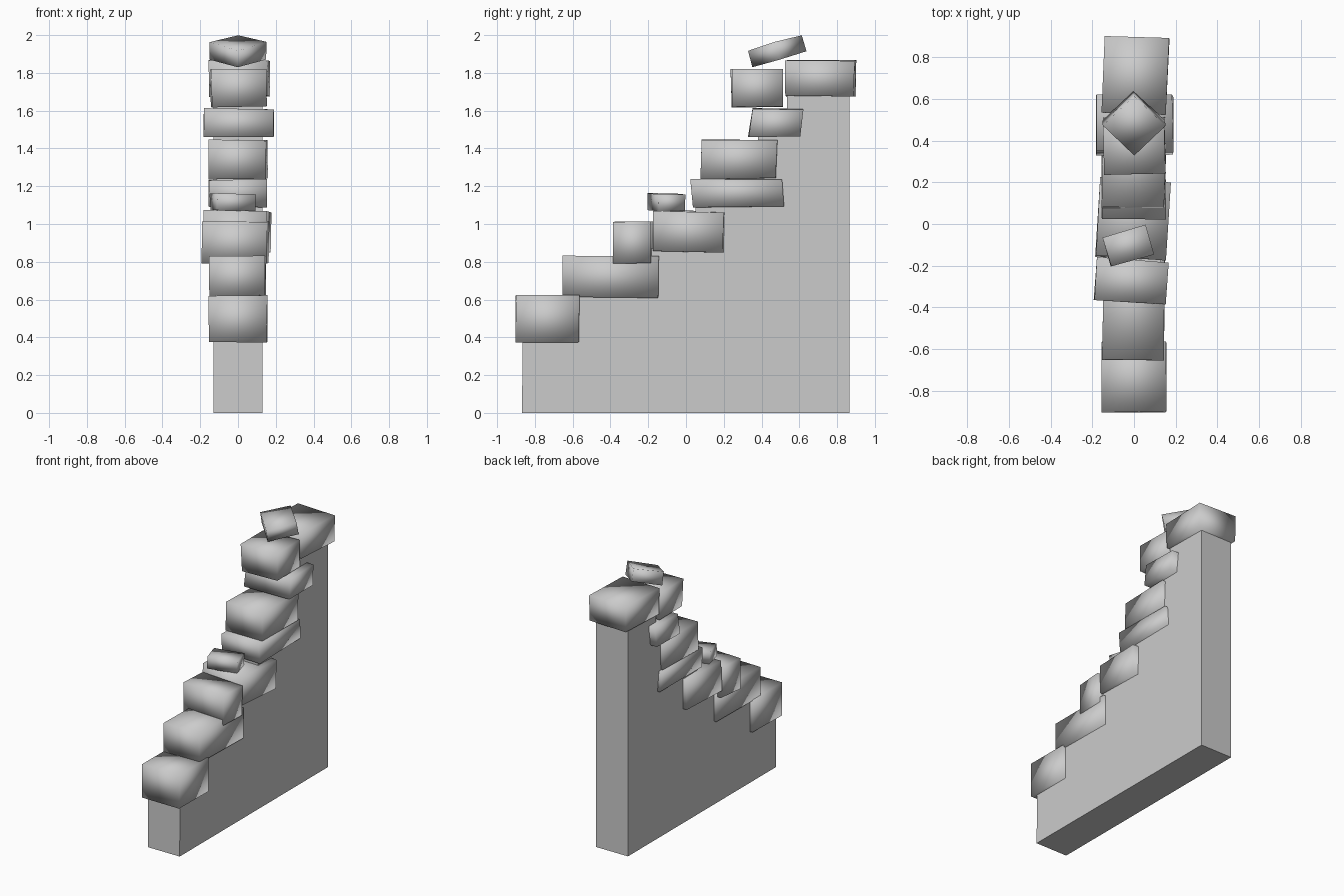
import bpy, bmesh, random
from math import radians
from mathutils import Matrix, Vector

if "Cube" in bpy.data.objects:
    bpy.data.objects.remove(bpy.data.objects["Cube"])

random.seed(4)


def to_object(name, bm):
    bmesh.ops.recalc_face_normals(bm, faces=bm.faces)
    mesh = bpy.data.meshes.new(name)
    bm.to_mesh(mesh)
    bm.free()
    ob = bpy.data.objects.new(name, mesh)
    bpy.context.collection.objects.link(ob)
    return ob


# Stepped wall core: side profile (y, z) extruded across x
profile = [(-.868, 0), (.865, 0), (.865, 1.69), (.535, 1.69), (.535, 1.50),
           (.38, 1.50), (.38, 1.26), (.12, 1.26), (.12, 1.11), (.05, 1.11),
           (.05, .87), (-.19, .87), (-.19, .64), (-.59, .64), (-.59, .40),
           (-.865, .40)]
bm = bmesh.new()
face = bm.faces.new([bm.verts.new((-.13, y, z)) for y, z in profile])
ext = bmesh.ops.extrude_face_region(bm, geom=[face])
bmesh.ops.translate(bm, vec=(.26, 0, 0),
                    verts=[v for v in ext["geom"] if isinstance(v, bmesh.types.BMVert)])
to_object("wall_core", bm)


# Coping stones: slightly irregular, smooth-shaded blocks
def stone(name, center, size, yaw=0, tilt=0, lean=0):
    bm = bmesh.new()
    bmesh.ops.create_cube(bm, size=1)
    turn = Matrix.Rotation(radians(tilt), 3, 'X') @ Matrix.Rotation(radians(yaw), 3, 'Z')
    for v in bm.verts:
        p = Vector([a * b for a, b in zip(v.co, size)])
        p += Vector([random.uniform(-.004, .004) for _ in range(3)])
        p = turn @ p
        p.y += lean * p.z
        v.co = p + Vector(center)
    ob = to_object(name, bm)
    ob.data.shade_smooth()


stones = [
    ((0, -.733, .498), (.305, .335, .245), 0, 0, 0),
    ((-.003, -.398, .722), (.295, .508, .222), -1, 0, 0),
    ((-.012, -.274, .903), (.342, .206, .223), -4, 0, 0),
    ((-.005, .022, .96), (.335, .375, .215), -3.5, -1, 0),
    ((0, .272, 1.163), (.305, .48, .143), 0, 0, -.1),
    ((0, .28, 1.342), (.302, .402, .203), -1, 0, .03),
    ((.002, .475, 1.536), (.368, .27, .148), 0, 0, .12),
    ((.002, .375, 1.72), (.29, .27, .198), 1, 0, -.03),
    ((.008, .711, 1.772), (.308, .366, .19), -2, 0, 0),
]
for i, args in enumerate(stones, 1):
    stone(f"step_stone_{i}", *args)

# Loose small stones resting on top
stone("loose_stone", (-.028, -.104, 1.115), (.21, .145, .09), 16)
stone("top_stone", (0, .482, 1.916), (.21, .21, .093), 45, 16)
